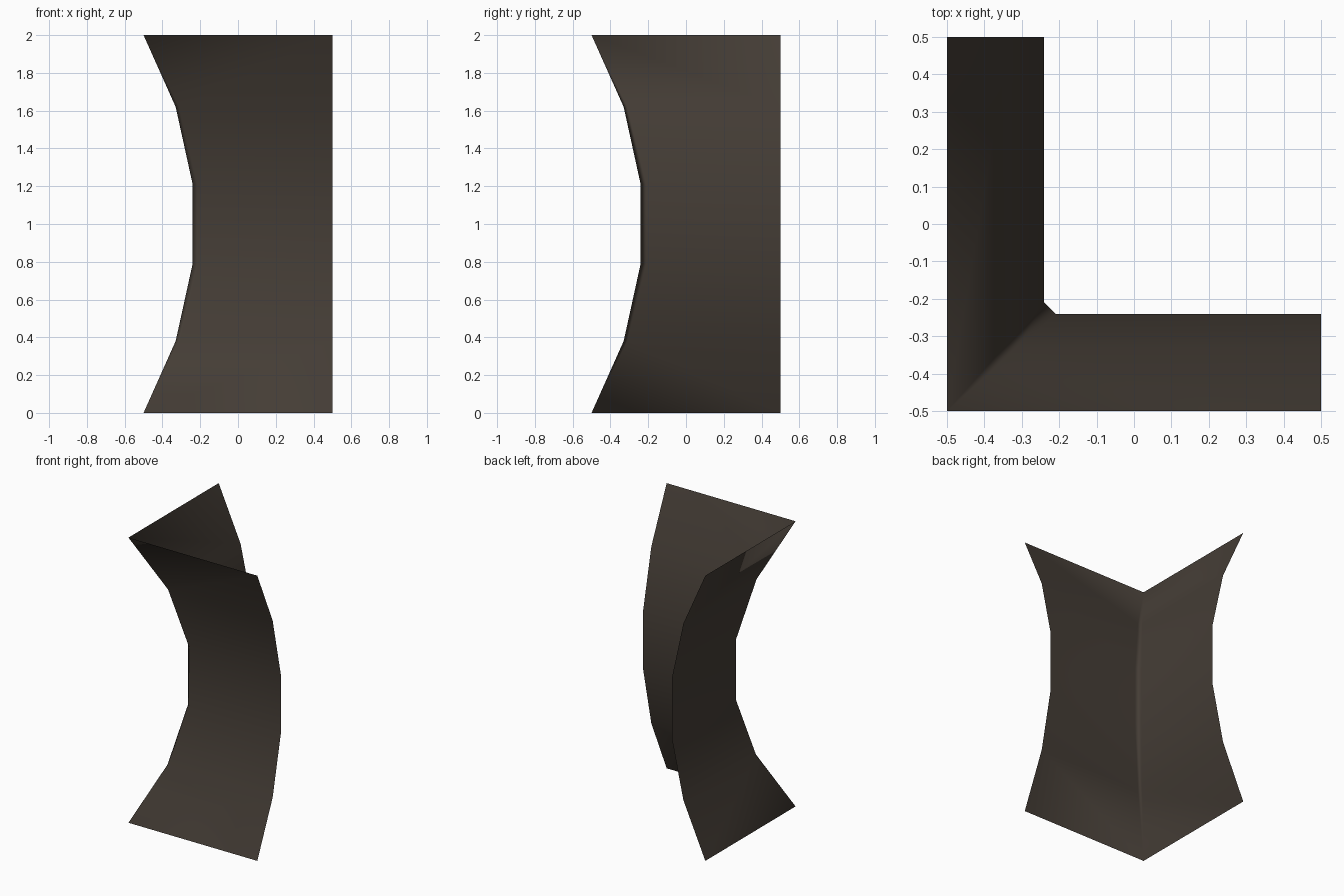
import bpy, bmesh, math

if "Cube" in bpy.data.objects:
    bpy.data.objects.remove(bpy.data.objects["Cube"])

# Dark brown surface
mat = bpy.data.materials.new("dark brown")
mat.diffuse_color = (0.058, 0.046, 0.036, 1)
mat.use_nodes = True
mat.node_tree.nodes["Principled BSDF"].inputs["Base Color"].default_value = mat.diffuse_color

# Curved wall profile: height, inward offset, corner bevel width
profile = [(0, 0, 0), (0.38, 0.17, 0.02), (0.79, 0.26, 0.03),
           (1.21, 0.26, 0.03), (1.62, 0.17, 0.02), (2, 0, 0)]

# Single-sheet corner wall: two straight wings meeting in a small bevel
bm = bmesh.new()
rows = []
for z, inset, bevel in profile:
    p = -0.5 + inset
    plan = [(p, 0.5), (p, p + bevel), (p + bevel, p), (0.5, p)]
    rows.append([bm.verts.new((x, y, z)) for x, y in plan])
for low, high in zip(rows, rows[1:]):
    for i in range(3):
        bm.faces.new((low[i], low[i + 1], high[i + 1], high[i]))
bmesh.ops.remove_doubles(bm, verts=bm.verts, dist=0.0001)

mesh = bpy.data.meshes.new("corner_wall")
bm.to_mesh(mesh)
bm.free()
mesh.materials.append(mat)
wall = bpy.data.objects.new("corner_wall", mesh)
bpy.context.collection.objects.link(wall)

# Smooth shading that keeps the big wings even
for f in mesh.polygons:
    f.use_smooth = True
mod = wall.modifiers.new("even_shading", 'WEIGHTED_NORMAL')
mod.weight = 50
